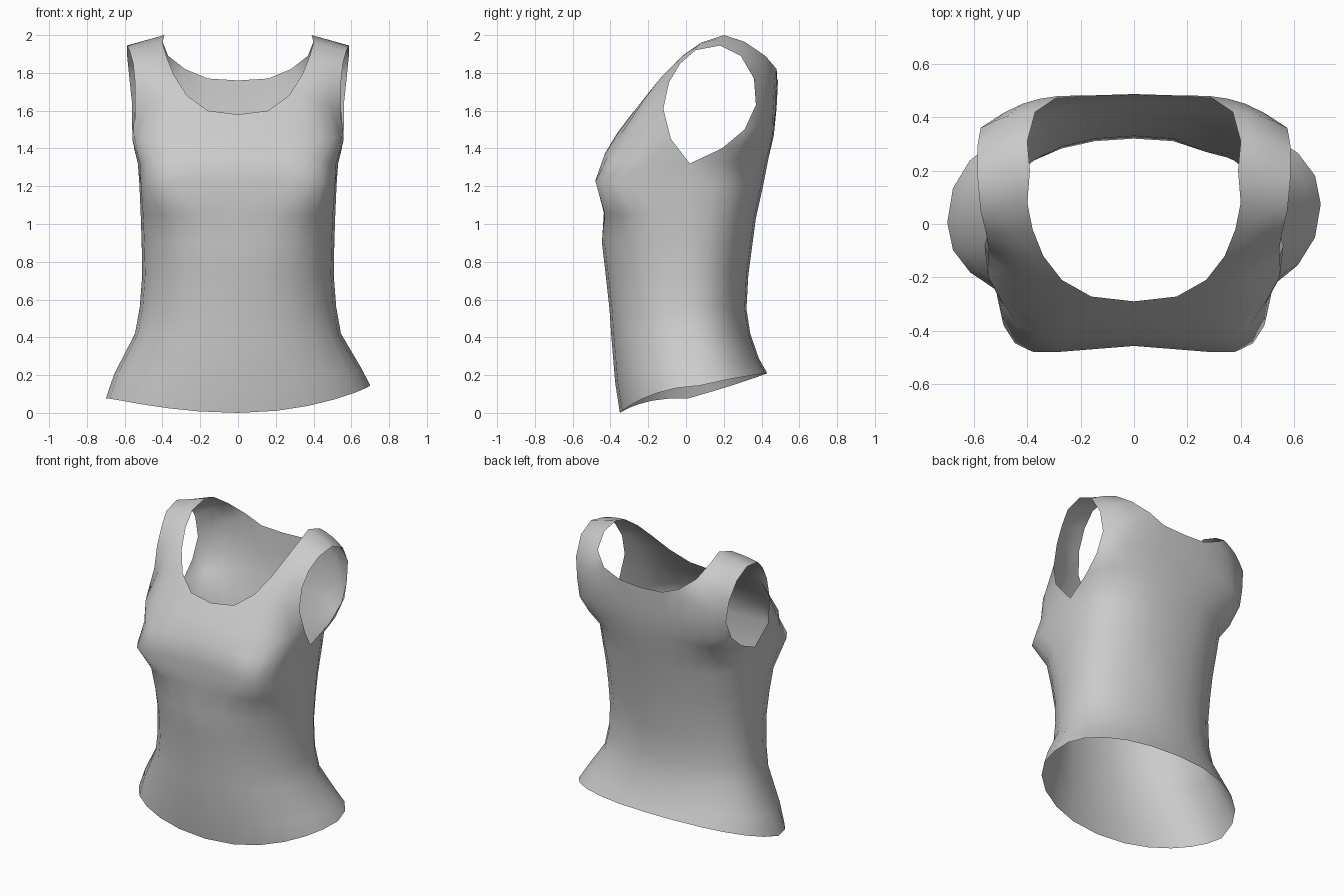
import bpy, bmesh, math
from mathutils import Vector

if "Cube" in bpy.data.objects:
    bpy.data.objects.remove(bpy.data.objects["Cube"])

SEG = 6  # columns from centre line to side seam


def arc(w, yc, ys, zc, zs, n, bust=0.0, straight=False):
    """Quarter outline from the centre line (0, yc, zc) to the side seam (w, ys, zs)."""
    pts = []
    for i in range(SEG + 1):
        t = math.pi / 2 * i / SEG
        c, s = max(math.cos(t), 0) ** (2 / n), math.sin(t) ** (2 / n)
        y = ys + (yc - ys) * c - bust * math.sin(2 * t)
        pts.append(Vector((w * s, y, zc + (zs - zc) * (1 - c if straight else s * s))))
    return pts


def strap_row(inner, outer, out):
    """Row across a strap, bulged slightly along the outward direction."""
    a, b = Vector(inner), Vector(outer)
    return [a.lerp(b, k / 4) + Vector(out) * math.sin(math.pi * k / 4) for k in range(5)]


# Torso levels: half width, front y, back y, side y, front z, side z, back z, front n, back n, bust
levels = [
    (.70, -.35, .43, .04, .00, .11, .21, 2.2, 2.25, 0),
    (.655, -.375, .385, .04, .16, .22, .29, 2.2, 2.2, 0),
    (.545, -.395, .34, .03, .40, .42, .42, 2.25, 2.15, 0),
    (.52, -.405, .32, .02, .55, .56, .55, 2.25, 2.15, 0),
    (.507, -.425, .33, .02, .73, .73, .73, 2.3, 2.15, 0),
    (.51, -.445, .35, .02, .90, .90, .88, 2.5, 2.2, 0),
    (.515, -.435, .37, .02, 1.06, 1.05, 1.03, 2.9, 2.3, .015),
    (.522, -.457, .41, .02, 1.24, 1.21, 1.21, 4.4, 2.45, .06),
    (.53, -.425, .435, .02, 1.38, 1.32, 1.34, 3.6, 2.5, .03),
]
front = [arc(w, f, s, zf, zs, nf, b) for w, f, k, s, zf, zs, zk, nf, nk, b in levels]
back = [arc(w, k, s, zk, zs, nk, 0, True) for w, f, k, s, zf, zs, zk, nf, nk, b in levels]

# Upper chest and shoulder blades, up to the armhole edges
front.append(arc(.56, -.365, -.08, 1.48, 1.45, 2.9, .012))
back.append(arc(.55, .465, .19, 1.47, 1.40, 2.4))
back.append(arc(.56, .48, .31, 1.62, 1.50, 2.4))

# Strap running over the shoulder: neck edge, armhole edge, bulge
strap = [strap_row(*r) for r in (
    ((.27, -.21, 1.68), (.545, -.12, 1.61), (0, -.035, .015)),
    ((.34, -.12, 1.79), (.545, -.09, 1.75), (0, -.015, .01)),
    ((.38, -.02, 1.89), (.555, -.03, 1.85), (0, -.005, .005)),
    ((.40, .08, 1.96), (.575, .05, 1.92), (0, 0, .005)),
    ((.39, .20, 2.0), (.587, .18, 1.945), (0, 0, 0)),
    ((.40, .31, 1.965), (.587, .29, 1.89), (0, .01, .005)),
    ((.37, .42, 1.89), (.575, .36, 1.77), (0, .015, .01)),
    ((.28, .48, 1.82), (.56, .37, 1.63), (0, .025, 0)),
)]
# Scooped neckline joins the straps
front.append([Vector((0, -.29, 1.58)), Vector((.16, -.272, 1.60))] + strap[0])
back.append([Vector((0, .487, 1.76)), Vector((.16, .482, 1.77))] + strap[-1])

bm = bmesh.new()
for side in (1, -1):
    for panel in (front, back, strap):
        grid = []
        for r, row in enumerate(panel):
            verts = []
            for c, p in enumerate(row):
                q = Vector((p.x * side, p.y, p.z))
                if panel is not strap and r < 2:          # uneven hem
                    q.z += .05 * q.x * (c / SEG) * (1 - .6 * r)
                    q.y += .05 * q.x * (c / SEG) ** 2 * (1 - .5 * r)
                if panel is back and side == 1 and r == 4 and c == 2:
                    q.y -= .02                            # slight fold in the lower back
                verts.append(bm.verts.new(q))
            grid.append(verts)
        for a, b in zip(grid, grid[1:]):
            for i in range(len(a) - 1):
                bm.faces.new((a[i], a[i + 1], b[i + 1], b[i]))
bmesh.ops.remove_doubles(bm, verts=bm.verts, dist=1e-4)
bmesh.ops.recalc_face_normals(bm, faces=bm.faces)
# Outward direction: the front centre must face -y
probe = min(bm.faces, key=lambda f: f.calc_center_median().y)
if probe.normal.y > 0:
    bmesh.ops.reverse_faces(bm, faces=bm.faces)
for f in bm.faces:
    f.smooth = True

# Sit on the ground
low = min(v.co.z for v in bm.verts)
bmesh.ops.translate(bm, verts=bm.verts, vec=(0, 0, -low))

mesh = bpy.data.meshes.new("tank_top")
bm.to_mesh(mesh)
bm.free()
top = bpy.data.objects.new("tank_top", mesh)
bpy.context.collection.objects.link(top)

cloth = bpy.data.materials.new("light_grey_cloth")
cloth.diffuse_color = (.6, .6, .6, 1)
cloth.use_nodes = True
cloth.node_tree.nodes["Principled BSDF"].inputs["Base Color"].default_value = cloth.diffuse_color
mesh.materials.append(cloth)
